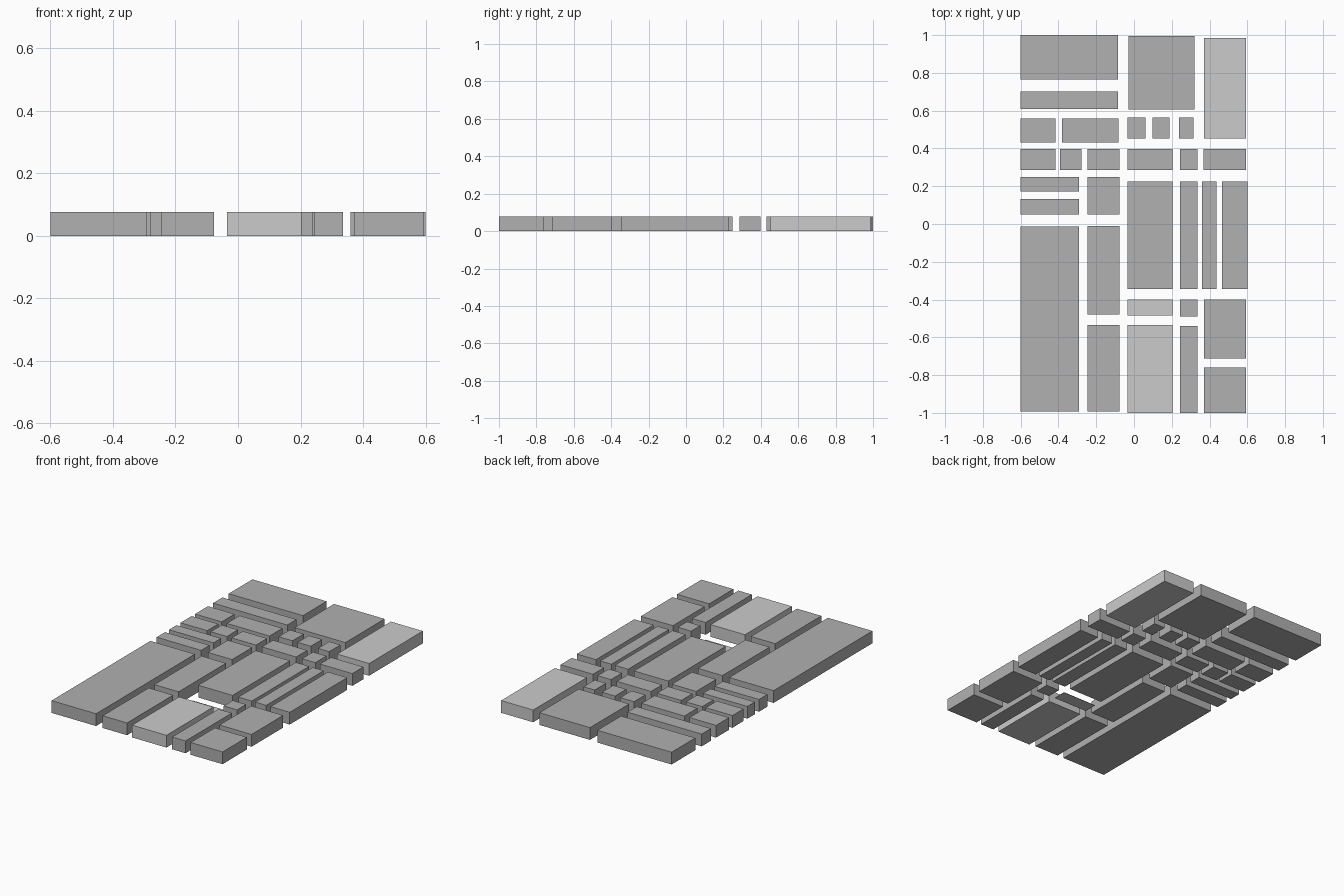
import bpy

if "Cube" in bpy.data.objects:
    bpy.data.objects.remove(bpy.data.objects["Cube"])

H = 0.077  # block height

DARK = bpy.data.materials.new("dark_grey")
DARK.diffuse_color = (0.44, 0.44, 0.44, 1)
DARK.use_nodes = True
DARK.node_tree.nodes["Principled BSDF"].inputs["Base Color"].default_value = DARK.diffuse_color


def block(name, xs, ys, h=H, mat=DARK):
    (x0, x1), (y0, y1) = xs, ys
    bpy.ops.mesh.primitive_cube_add(size=1, location=((x0 + x1) / 2, (y0 + y1) / 2, h / 2))
    ob = bpy.context.object
    ob.name = name
    ob.scale = (x1 - x0, y1 - y0, h)
    bpy.ops.object.transform_apply(location=False, rotation=False, scale=True)
    if mat:
        ob.data.materials.append(mat)
    return ob


# shared street-grid columns
WEST = (-0.6, -0.291)
MIDWEST = (-0.245, -0.076)
CENTRE = (-0.035, 0.203)
MIDEAST = (0.243, 0.336)
EAST = (0.371, 0.593)
NORTHWEST = (-0.6, -0.085)
CORNER = (-0.6, -0.415)

# each row: name, y range, x ranges of its blocks
rows = [
    ("north_slab", (0.765, 1.0), [NORTHWEST]),
    ("north_strip", (0.61, 0.702), [NORTHWEST]),
    ("north_pair", (0.431, 0.559), [CORNER, (-0.38, -0.083)]),
    ("north_centre", (0.606, 0.995), [(-0.03, 0.321)]),
    ("small_block", (0.453, 0.565), [(-0.035, 0.061), (0.097, 0.188), (0.238, 0.316)]),
    ("cross_row", (0.287, 0.397), [CORNER, (-0.391, -0.278), MIDWEST, CENTRE, MIDEAST, (0.368, 0.593)]),
    ("west_strip_upper", (0.173, 0.248), [WEST]),
    ("west_strip_lower", (0.05, 0.133), [WEST]),
    ("midwest_square", (0.05, 0.249), [MIDWEST]),
    ("west_long", (-0.992, -0.012), [WEST]),
    ("midwest_upper", (-0.48, -0.011), [MIDWEST]),
    ("midwest_lower", (-0.992, -0.535), [MIDWEST]),
    ("middle_long", (-0.344, 0.226), [CENTRE, MIDEAST, (0.36, 0.437), (0.467, 0.6)]),
    ("mideast_small", (-0.489, -0.399), [MIDEAST]),
    ("mideast_lower", (-1.0, -0.541), [MIDEAST]),
    ("east_upper", (-0.713, -0.399), [EAST]),
    ("east_lower", (-1.0, -0.759), [EAST]),
]
for name, ys, cols in rows:
    for i, xs in enumerate(cols):
        block(f"{name}_{i + 1}", xs, ys)

# lighter blocks, and the flat ground plate between them
block("light_northeast", EAST, (0.453, 0.986), mat=None)
block("light_south", CENTRE, (-1.0, -0.535), mat=None)
block("ground_plate", CENTRE, (-0.484, -0.399), h=0.002, mat=None)
